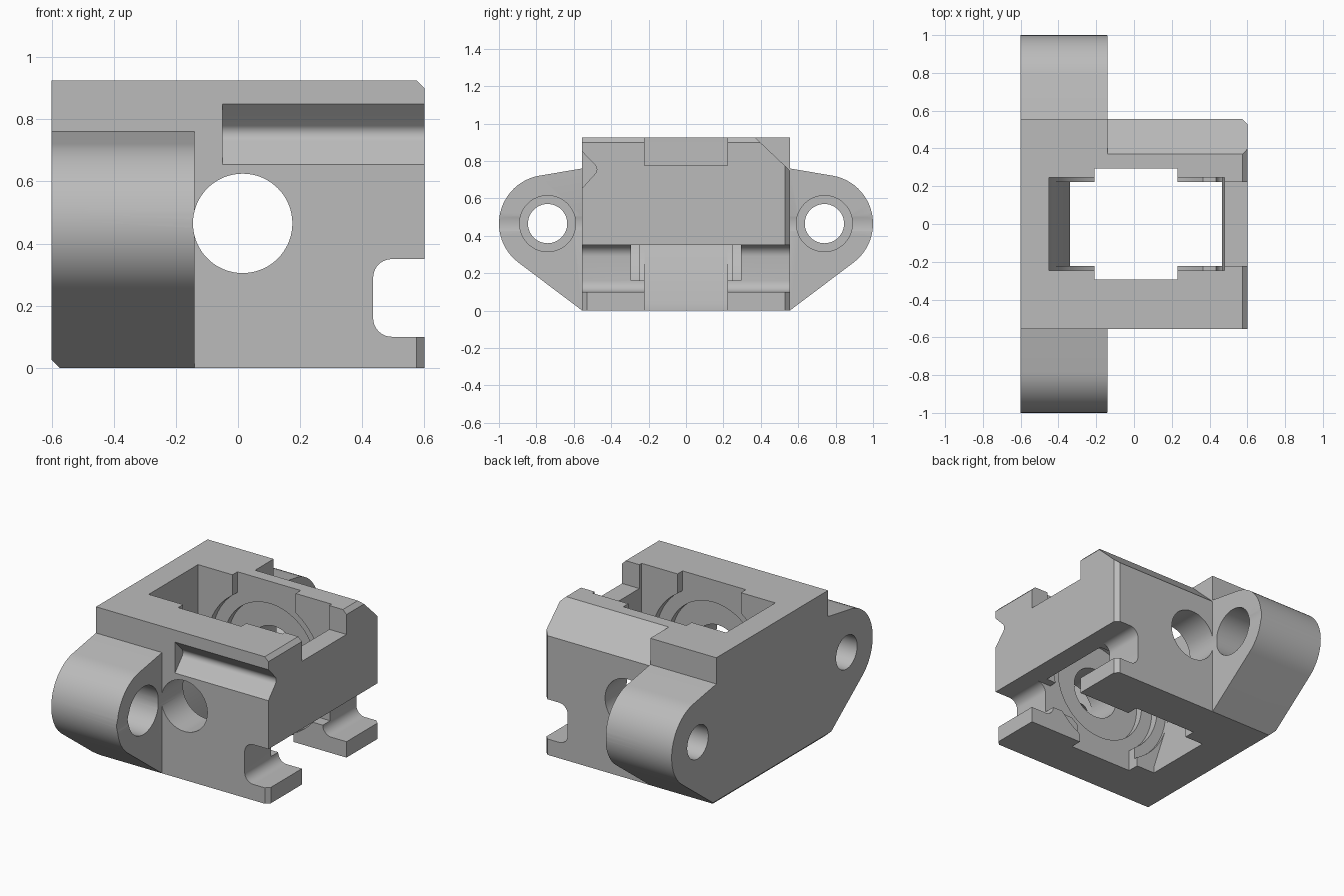
import bpy, math
from mathutils import Vector

cube = bpy.data.objects.get("Cube")
if cube:
    bpy.data.objects.remove(cube)

grey = bpy.data.materials.new("plain grey")
grey.use_nodes = True
tone = (0.5, 0.5, 0.5, 1)
grey.diffuse_color = tone
grey.node_tree.nodes["Principled BSDF"].inputs["Base Color"].default_value = tone

AXLE_X, AXLE_Z = 0.015, 0.465


def arc(cx, cy, r, start, end, steps=24):
    angles = [math.radians(start + (end - start) * i / steps) for i in range(steps + 1)]
    return [(cx + r * math.cos(a), cy + r * math.sin(a)) for a in angles]


def prism(name, points, axis, low, high):
    """Extrude a closed outline along x (points y,z), y (points x,z) or z (points x,y)."""
    def place(p, t):
        c = list(p)
        c.insert("xyz".index(axis), t)
        return Vector(c)
    n = len(points)
    verts = [place(p, t) for t in (low, high) for p in points]
    faces = [list(range(n))[::-1], list(range(n, 2 * n))]
    faces += [(i, (i + 1) % n, n + (i + 1) % n, n + i) for i in range(n)]
    mesh = bpy.data.meshes.new(name)
    mesh.from_pydata(verts, [], faces)
    area = sum(points[i][0] * points[(i + 1) % n][1] - points[(i + 1) % n][0] * points[i][1]
               for i in range(n))
    if (area < 0) != (axis == "y"):
        mesh.flip_normals()
    mesh.materials.append(grey)
    obj = bpy.data.objects.new(name, mesh)
    bpy.context.collection.objects.link(obj)
    return obj


def combine(target, tool, operation="DIFFERENCE"):
    mod = target.modifiers.new("join", "BOOLEAN")
    mod.operation, mod.object, mod.solver = operation, tool, "EXACT"
    bpy.context.view_layer.objects.active = target
    bpy.ops.object.modifier_apply(modifier=mod.name)
    bpy.data.objects.remove(tool)


def rect(a0, a1, b0, b1):
    return [(a0, b0), (a1, b0), (a1, b1), (a0, b1)]


def cut(points, axis, low, high):
    combine(body, prism("cutter", points, axis, low, high))


def disc(r):
    return arc(AXLE_X, AXLE_Z, r, 0, 360, 72)[:-1]


# Rear slab with a rounded mounting ear on each side
ear = [(0.555, 0)] + arc(0.74, AXLE_Z, 0.26, -53, 80) + [(0.555, 0.76)]
half = ear + [(0.555, 0.925)]
body = prism("housing", half + [(-y, z) for y, z in reversed(half)], "x", -0.6, -0.14)

# Main block with the long bevel on its back top edge
block = [(-0.555, 0), (0.555, 0), (0.555, 0.75), (0.37, 0.925), (-0.555, 0.925)]
combine(body, prism("block", block, "x", -0.3, 0.6), "UNION")

# Edge bevels: top front, bottom rear, back vertical corner
cut([(0.575, 0.925), (0.6, 0.9), (0.65, 0.9), (0.65, 1), (0.575, 1)], "y", -1, 1)
cut([(-0.6, 0.025), (-0.575, 0), (-0.575, -0.1), (-0.7, -0.1), (-0.7, 0.025)], "y", -1.1, 1.1)
cut([(0.575, 0.555), (0.6, 0.53), (0.7, 0.53), (0.7, 0.6), (0.575, 0.6)], "z", -0.1, 1)
cut([(0.575, -0.555), (0.6, -0.53), (0.7, -0.53), (0.7, -0.6), (0.575, -0.6)], "z", -0.1, 0.2)

# Rounded V groove along the front
groove = [(-0.6, 0.85), (-0.555, 0.85)] + arc(-0.512, 0.755, 0.035, 45, -45, 10)
cut(groove + [(-0.555, 0.655), (-0.6, 0.655)], "x", -0.05, 0.7)

# Crosswise slot with rounded inner corners
slot = arc(0.495, 0.29, 0.06, 90, 180, 10) + arc(0.495, 0.16, 0.06, 180, 270, 10)
cut(slot + [(0.7, 0.1), (0.7, 0.35)], "y", -1, 1)

# Wheel cavity, open above and below, with a sloped rear wall
cavity = [(-0.45, 1)] + arc(AXLE_X, AXLE_Z, 0.465, 180, 197, 8)
cavity += [(-0.34, 0.04), (-0.34, -0.1), (0.7, -0.1), (0.7, 0.35), (0.465, 0.35)]
cavity += arc(AXLE_X, AXLE_Z, 0.465, -10, 0, 4) + [(0.48, 1)]
cut(cavity, "y", -0.222, 0.222)

# Shallow side clearance for the wheel
cut([(0.48, 1), (-0.45, 1)] + arc(AXLE_X, AXLE_Z, 0.465, 180, 360, 40), "y", -0.245, 0.245)

# Drop-in channel, hub recess, deeper ring and axle hole
cut(rect(-0.21, 0.23, -0.1, 1), "y", -0.295, 0.295)
cut(disc(0.4), "y", -0.295, 0.295)
cut(rect(0.2, 0.5, 0.16, 0.35), "y", -0.295, 0.295)
cut(disc(0.32), "y", -0.34, 0.34)
cut(disc(0.16), "y", -1, 1)

# Notch in the top of the front wall
cut(rect(-0.222, 0.222, 0.775, 1), "x", 0.4, 0.7)

# Counterbored holes through the ears
for side in (-1, 1):
    for r, low in ((0.105, -0.7), (0.15, -0.4)):
        cut(arc(side * 0.74, AXLE_Z, r, 0, 360, 48)[:-1], "x", low, 0)

bpy.ops.object.select_all(action="DESELECT")
body.select_set(True)
bpy.context.view_layer.objects.active = body
bpy.ops.object.shade_smooth_by_angle(angle=math.radians(25))
